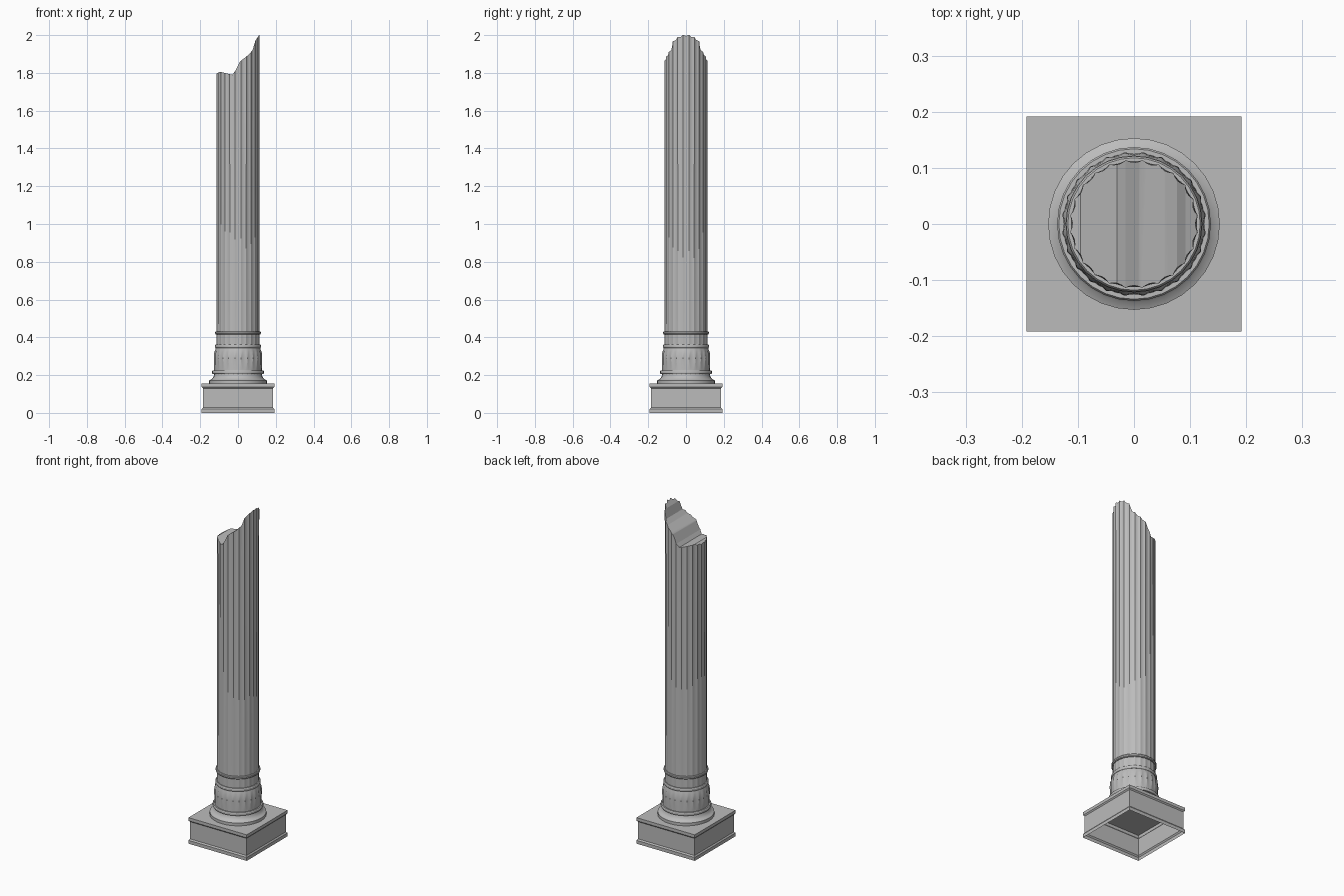
import bpy, bmesh
from math import sin, cos, pi, sqrt, radians

cube = bpy.data.objects.get("Cube")
if cube:
    bpy.data.objects.remove(cube)

stone = bpy.data.materials.new("grey stone")
stone.use_nodes = True
GREY = (0.5, 0.5, 0.5, 1)
stone.diffuse_color = GREY
stone.node_tree.nodes["Principled BSDF"].inputs["Base Color"].default_value = GREY
FLUTES = 24


def finish(name, bm, smooth=30):
    bmesh.ops.recalc_face_normals(bm, faces=bm.faces)
    mesh = bpy.data.meshes.new(name)
    bm.to_mesh(mesh)
    bm.free()
    obj = bpy.data.objects.new(name, mesh)
    bpy.context.collection.objects.link(obj)
    mesh.materials.append(stone)
    bpy.ops.object.select_all(action='DESELECT')
    obj.select_set(True)
    bpy.context.view_layer.objects.active = obj
    if smooth:
        bpy.ops.object.shade_smooth_by_angle(angle=radians(smooth))
    return obj


def loft(name, rings, seg, phase=0.0, bottom=True, smooth=30):
    """Stack rings of (radius, height, flute depth) into a turned solid."""
    bm = bmesh.new()
    prev = None
    for r, z, depth in rings:
        ring = []
        for i in range(seg):
            a = 2 * pi * i / seg + phase
            rr = r - depth * abs(cos(FLUTES * a / 2))
            ring.append(bm.verts.new((rr * cos(a), rr * sin(a), z)))
        if prev:
            for i in range(seg):
                j = (i + 1) % seg
                bm.faces.new((prev[i], prev[j], ring[j], ring[i]))
        elif bottom:
            bm.faces.new(ring[::-1])
        prev = ring
    bm.faces.new(prev)
    return finish(name, bm, smooth)


# Square plinth, a hollow shell open underneath
plinth = [(.192, 0), (.192, .02), (.186, .028), (.186, .13), (.192, .137), (.192, .155)]
loft("plinth", [(h * sqrt(2), z, 0) for h, z in plinth], 4, pi / 4, False, 0)

# Turned foot moulding
foot = [(.153, .155), (.153, .172), (.14, .178), (.13, .19), (.126, .205)]
loft("foot_moulding", [(r, z, 0) for r, z in foot], 32)

# Fluted drum above the foot
drum = [(.126, .2, 0), (.126, .225, 0), (.127, .24, .002), (.129, .29, .004),
        (.128, .318, .005), (.12, .335, 0), (.116, .35, 0)]
loft("fluted_drum", drum, FLUTES * 4)


# Rounded collars
def collar(name, r, z, half):
    rings = [(r - .012, z - half, 0), (r - .003, z - half, 0), (r, z - half / 2, 0),
             (r, z + half / 2, 0), (r - .003, z + half, 0), (r - .012, z + half, 0)]
    loft(name, rings, 32)


collar("lower_collar", .137, .215, .009)
collar("middle_collar", .122, .352, .009)
collar("upper_collar", .121, .424, .008)

# Fluted shaft, flutes deepening upward
shaft = loft("shaft", [(.114, .34, .002), (.114, 1.2, .003), (.115, 2.1, .006)], FLUTES * 4)

# Break at the top: a prism following the fracture line removes the rest
break_line = [(-.2, 1.795), (-.112, 1.797), (-.095, 1.806), (-.03, 1.79), (-.015, 1.81),
              (.01, 1.86), (.055, 1.895), (.077, 1.92), (.092, 1.97), (.112, 2), (.2, 2),
              (.2, 2.3), (-.2, 2.3)]
bm = bmesh.new()
face = bm.faces.new([bm.verts.new((x, -.3, z)) for x, z in break_line])
grown = bmesh.ops.extrude_face_region(bm, geom=[face])["geom"]
bmesh.ops.translate(bm, vec=(0, .6, 0),
                    verts=[v for v in grown if isinstance(v, bmesh.types.BMVert)])
cutter = finish("break_cutter", bm, 0)
cutter.hide_render = True

bpy.context.view_layer.objects.active = shaft
mod = shaft.modifiers.new("break", 'BOOLEAN')
mod.operation = 'DIFFERENCE'
mod.solver = 'EXACT'
mod.object = cutter
bpy.ops.object.modifier_apply(modifier=mod.name)
bpy.data.objects.remove(cutter)
bpy.ops.object.select_all(action='DESELECT')
shaft.select_set(True)
bpy.ops.object.shade_smooth_by_angle(angle=radians(30))
